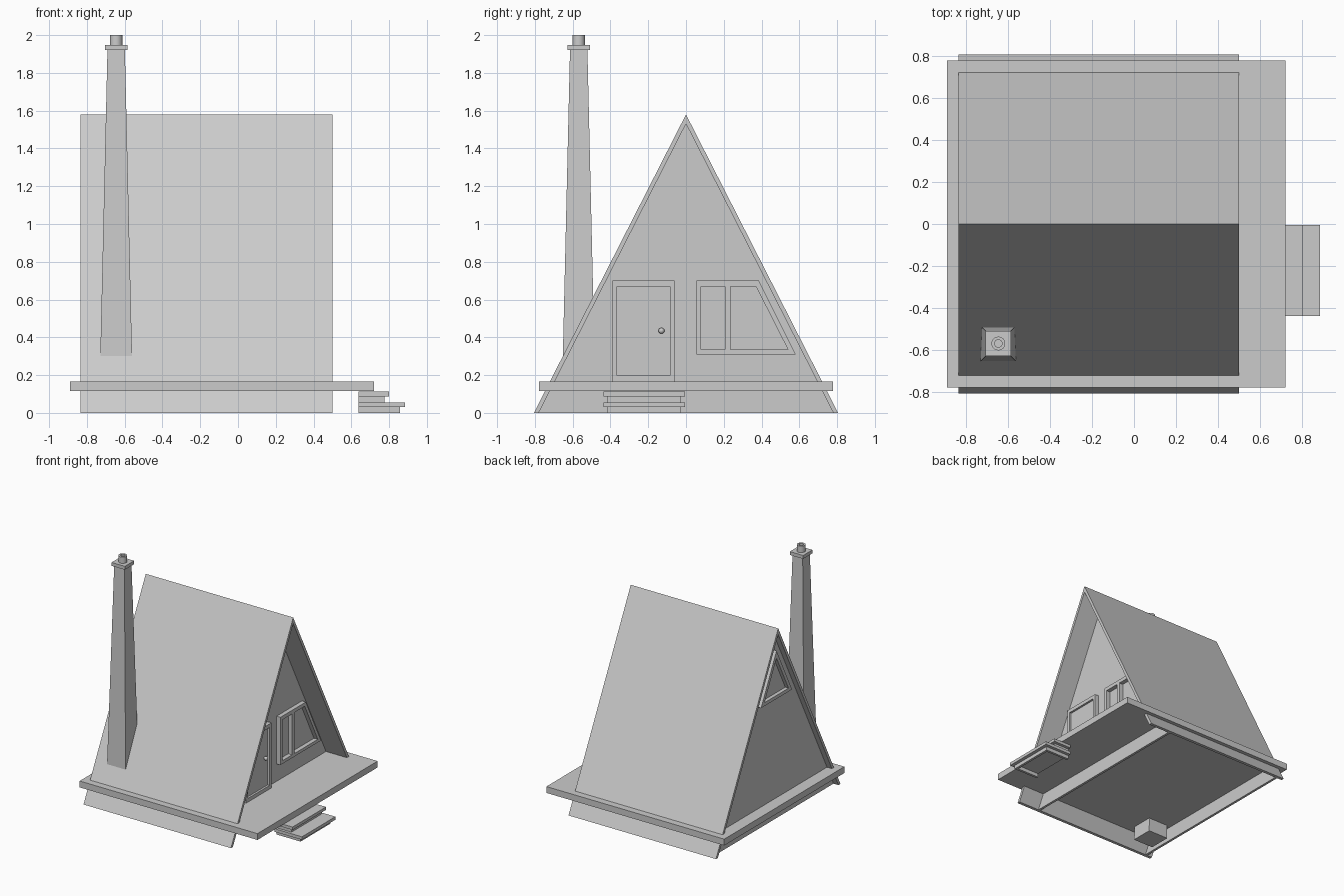
import bpy, bmesh, math

if "Cube" in bpy.data.objects:
    bpy.data.objects.remove(bpy.data.objects["Cube"])


def finish(name, bm):
    bmesh.ops.recalc_face_normals(bm, faces=bm.faces)
    me = bpy.data.meshes.new(name)
    bm.to_mesh(me)
    bm.free()
    ob = bpy.data.objects.new(name, me)
    bpy.context.collection.objects.link(ob)
    return ob


def prism(name, pts, x0, x1):
    """Extrude a (y, z) outline along x."""
    bm = bmesh.new()
    a = [bm.verts.new((x0, y, z)) for y, z in pts]
    b = [bm.verts.new((x1, y, z)) for y, z in pts]
    bm.faces.new(a)
    bm.faces.new(b)
    for i in range(len(pts)):
        j = (i + 1) % len(pts)
        bm.faces.new((a[i], a[j], b[j], b[i]))
    return finish(name, bm)


def box(name, x0, x1, y0, y1, z0, z1):
    return prism(name, [(y0, z0), (y1, z0), (y1, z1), (y0, z1)], x0, x1)


def ring(name, loops):
    """Closed tube through four matching loops of 3D points."""
    bm = bmesh.new()
    vs = [[bm.verts.new(p) for p in loop] for loop in loops]
    n = len(vs[0])
    for k in range(len(vs)):
        p, q = vs[k], vs[(k + 1) % len(vs)]
        for i in range(n):
            j = (i + 1) % n
            bm.faces.new((p[i], p[j], q[j], q[i]))
    return finish(name, bm)


def frame(name, outer, inner, x0, x1):
    at = lambda pts, x: [(x, y, z) for y, z in pts]
    return ring(name, [at(outer, x0), at(outer, x1), at(inner, x1), at(inner, x0)])


def rect(y0, y1, z0, z1):
    return [(y0, z0), (y1, z0), (y1, z1), (y0, z1)]


# Steep roof, open underneath
prism("roof", [(-0.805, 0), (0, 1.58), (0.805, 0), (0.78, 0), (0, 1.53), (-0.78, 0)], -0.835, 0.5)

# Gable walls and deck
gable = [(-0.78, 0), (0.78, 0), (0, 1.53)]
WALL = 0.31
prism("front_gable_wall", gable, WALL - 0.02, WALL)
prism("back_gable_wall", gable, -0.79, -0.77)
box("deck", -0.89, 0.72, -0.777, 0.777, 0.115, 0.167)

# Door
FACE = WALL + 0.035
frame("door_frame", rect(-0.39, -0.06, 0.165, 0.7), rect(-0.365, -0.085, 0.197, 0.67), WALL - 0.005, FACE)
box("door_panel", WALL - 0.005, WALL + 0.018, -0.365, -0.085, 0.197, 0.67)
bpy.ops.mesh.primitive_uv_sphere_add(segments=16, ring_count=8, radius=0.016,
                                     location=(WALL + 0.034, -0.13, 0.435))
bpy.context.object.name = "door_knob"
bpy.ops.object.shade_smooth_by_angle()

# Front window with slanted side
frame("front_window_frame",
      [(0.055, 0.31), (0.58, 0.31), (0.385, 0.7), (0.055, 0.7)],
      [(0.08, 0.335), (0.54, 0.335), (0.37, 0.67), (0.08, 0.67)], WALL - 0.005, FACE)
box("front_window_mullion", WALL - 0.005, FACE, 0.207, 0.235, 0.33, 0.675)

# Triangular back window
frame("back_window_frame", [(-0.2, 1.0), (0.2, 1.0), (0, 1.393)],
      [(-0.155, 1.028), (0.155, 1.028), (0, 1.333)], -0.82, -0.785)

# Steps: treads on hollow riser boxes
for i, (tread_x, riser_x, z0, z1, z2) in enumerate([(0.80, 0.775, 0.055, 0.088, 0.112),
                                                    (0.885, 0.857, 0.0, 0.03, 0.055)]):
    box(f"step_tread_{i}", 0.637, tread_x, -0.437, -0.005, z1, z2)
    box(f"step_riser_{i}", riser_x - 0.02, riser_x, -0.415, -0.03, z0, z1)
    for side, y in (("left", -0.415), ("right", -0.05)):
        box(f"step_side_{side}_{i}", 0.637, riser_x - 0.02, y, y + 0.02, z0, z1)

# Tapered chimney, cap and hollow pot
CX, CY = -0.645, -0.568
bpy.ops.mesh.primitive_cone_add(vertices=4, radius1=0.091 * math.sqrt(2), radius2=0.046 * math.sqrt(2),
                                depth=1.925, location=(CX, CY, 0.9625))
chimney = bpy.context.object
chimney.name = "chimney_stack"
chimney.rotation_euler.z = math.pi / 4
box("chimney_cap", CX - 0.06, CX + 0.06, CY - 0.06, CY + 0.06, 1.92, 1.948)


def circle(r, z, n=16):
    return [(CX + r * math.cos(2 * math.pi * i / n), CY + r * math.sin(2 * math.pi * i / n), z)
            for i in range(n)]


pot = ring("chimney_pot", [circle(0.033, 1.945), circle(0.033, 2.0), circle(0.018, 2.0), circle(0.018, 1.945)])
bpy.ops.object.select_all(action='DESELECT')
pot.select_set(True)
bpy.context.view_layer.objects.active = pot
bpy.ops.object.shade_smooth_by_angle()
